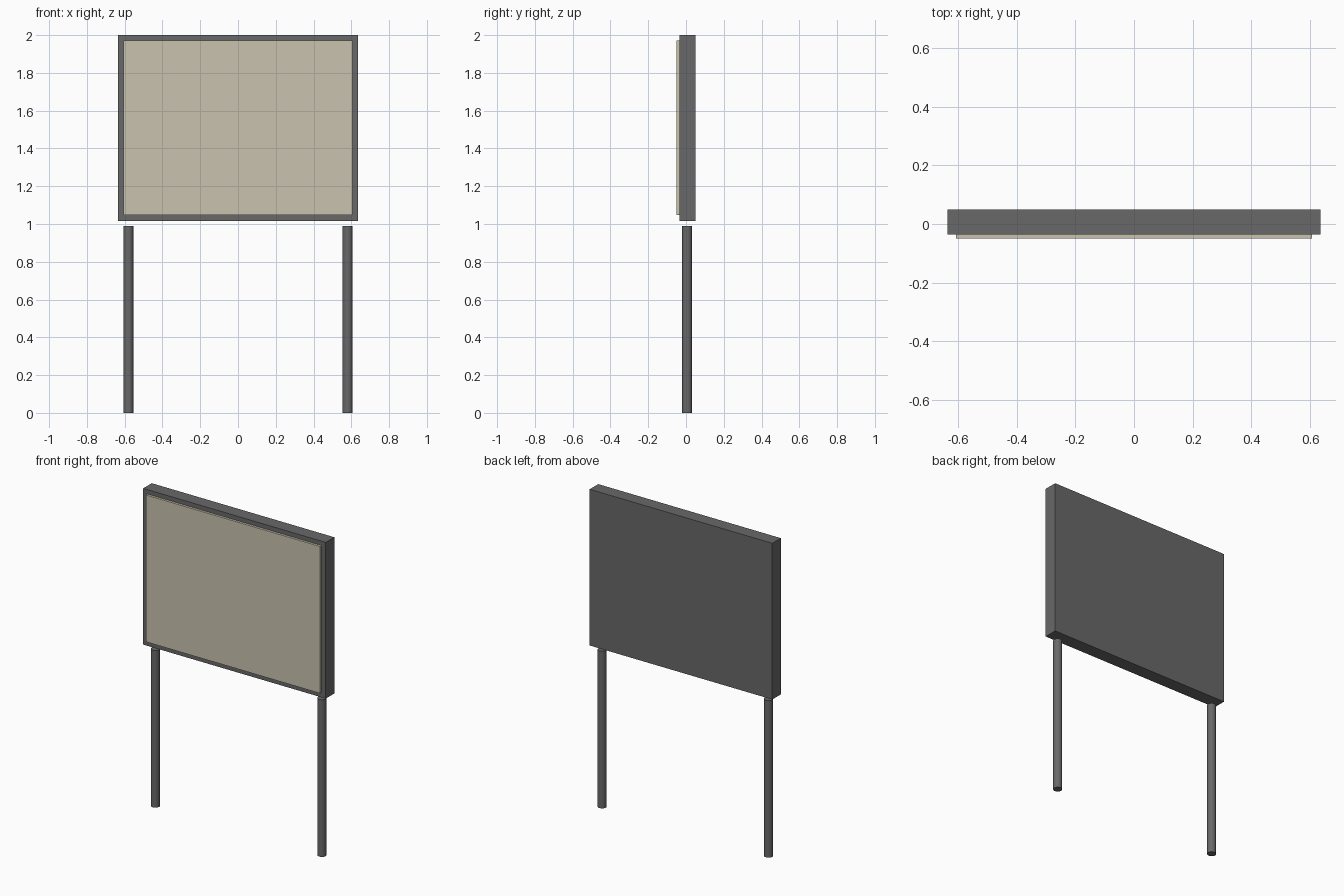
import bpy
import math

cube = bpy.data.objects.get("Cube")
if cube:
    bpy.data.objects.remove(cube, do_unlink=True)


def make_material(name, color):
    mat = bpy.data.materials.new(name)
    mat.use_nodes = True
    mat.diffuse_color = color
    mat.node_tree.nodes["Principled BSDF"].inputs["Base Color"].default_value = color
    return mat


def finish(obj, name, mat):
    obj.name = name
    obj.data.name = name
    obj.data.materials.append(mat)
    return obj


def make_box(name, low, high, mat):
    center = [(a + b) / 2 for a, b in zip(low, high)]
    bpy.ops.mesh.primitive_cube_add(size=1, location=center)
    obj = bpy.context.object
    obj.scale = [b - a for a, b in zip(low, high)]
    bpy.ops.object.transform_apply(location=False, rotation=False, scale=True)
    return finish(obj, name, mat)


def make_post(name, x, mat):
    bpy.ops.mesh.primitive_cylinder_add(
        vertices=32, radius=0.026, depth=POST_TOP, location=(x, 0.006, POST_TOP / 2))
    bpy.ops.object.shade_smooth_by_angle(angle=math.radians(30))
    return finish(bpy.context.object, name, mat)


POST_TOP = 0.99
grey = make_material("dark grey metal", (0.14, 0.14, 0.142, 1))
cream = make_material("warm cream", (0.59, 0.54, 0.43, 1))

# Sign board and the raised display panel on its front
make_box("sign_board", (-0.636, -0.035, 1.016), (0.636, 0.05, 2.0), grey)
make_box("display_panel", (-0.607, -0.05, 1.047), (0.607, -0.035, 1.972), cream)

# Two round posts, ending just below the board
for side, sign in (("left", 1), ("right", -1)):
    make_post(side + "_post", sign * 0.58, grey)
